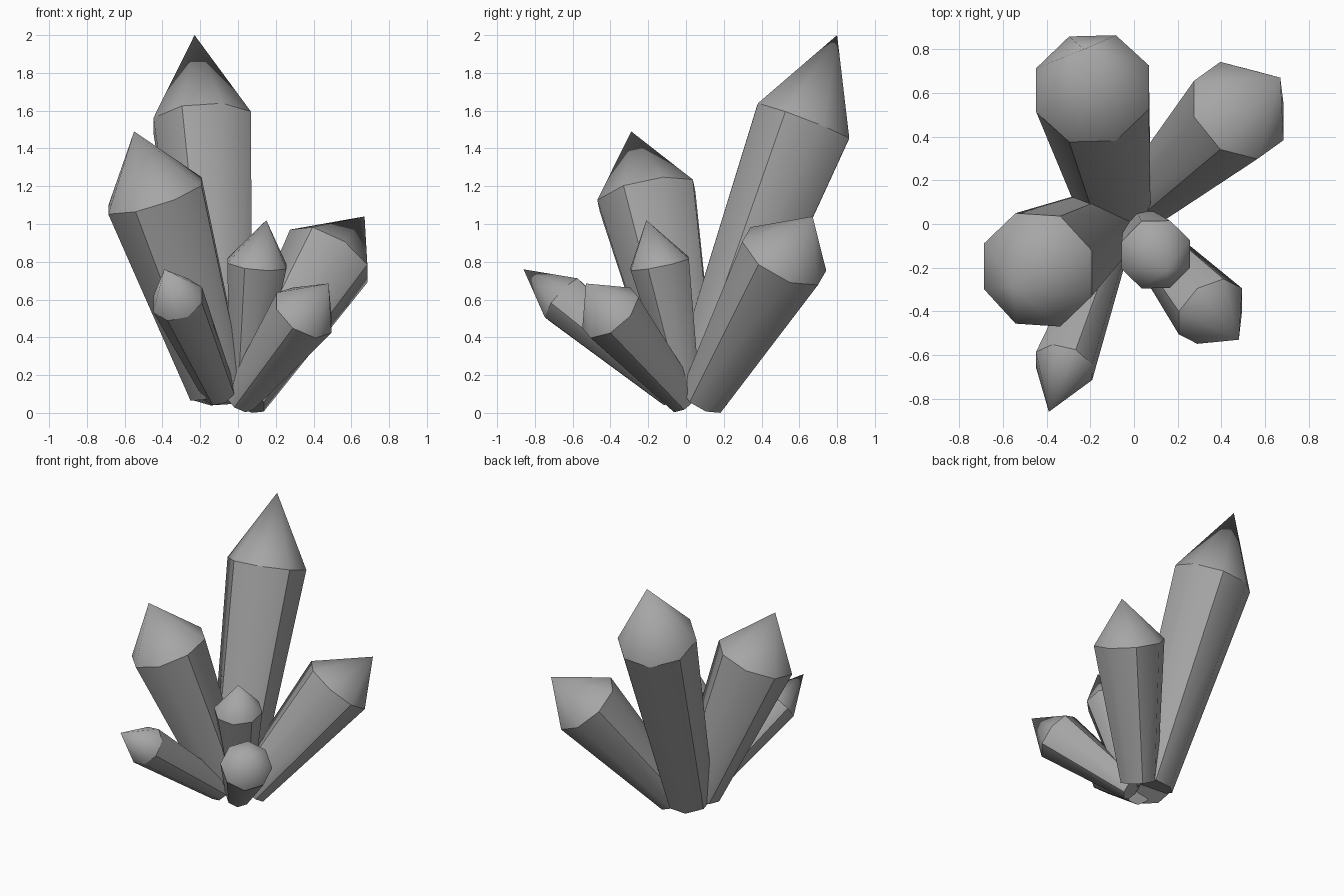
import bpy, bmesh, math
from mathutils import Vector

if "Cube" in bpy.data.objects:
    bpy.data.objects.remove(bpy.data.objects["Cube"], do_unlink=True)

SIDES = 8

# One grey stone material
stone = bpy.data.materials.new("grey_crystal")
stone.use_nodes = True
grey = (0.38, 0.38, 0.38, 1)
stone.diffuse_color = grey
stone.node_tree.nodes["Principled BSDF"].inputs["Base Color"].default_value = grey


def crystal(name, base, base_r, rim, rim_r, tip):
    """Eight-sided shaft widening from base to rim, closed by a pointed tip."""
    base, rim, tip = Vector(base), Vector(rim), Vector(tip)
    axis = (rim - base).normalized()
    u = Vector((1, 0, 0))
    u = (u - axis * u.dot(axis)).normalized()
    v = axis.cross(u)
    bm = bmesh.new()

    def ring(center, radius):
        angles = [(i + 0.5) * math.tau / SIDES for i in range(SIDES)]
        return [bm.verts.new(center + radius * (u * math.cos(a) + v * math.sin(a)))
                for a in angles]

    low, high = ring(base, base_r), ring(rim, rim_r)
    point = bm.verts.new(tip)
    bm.faces.new(low[::-1])
    for i in range(SIDES):
        j = (i + 1) % SIDES
        bm.faces.new((low[i], low[j], high[j], high[i]))
        bm.faces.new((high[i], high[j], point))
    for face in bm.faces:
        face.smooth = True

    # Crisp base, rim and every second shaft edge
    for i in range(SIDES):
        for loop in (low, high):
            bm.edges.get((loop[i], loop[(i + 1) % SIDES])).smooth = False
        if i % 2:
            bm.edges.get((low[i], high[i])).smooth = False

    mesh = bpy.data.meshes.new(name)
    bm.to_mesh(mesh)
    bm.free()
    mesh.materials.append(stone)
    obj = bpy.data.objects.new(name, mesh)
    bpy.context.collection.objects.link(obj)
    return obj


# Cluster fanning out from a shared root
crystal("tall_back_crystal", (-0.08, 0.07, 0.1), 0.17,
        (-0.19, 0.62, 1.54), 0.28, (-0.23, 0.8, 2))
crystal("large_right_crystal", (-0.11, 0.01, 0.12), 0.16,
        (-0.44, -0.21, 1.15), 0.28, (-0.55, -0.29, 1.49))
crystal("back_left_crystal", (0.03, 0.09, 0.08), 0.13,
        (0.48, 0.52, 0.83), 0.25, (0.67, 0.67, 1.04))
crystal("front_left_crystal", (0.01, -0.01, 0.07), 0.09,
        (0.35, -0.4, 0.53), 0.18, (0.48, -0.53, 0.685))
crystal("low_front_crystal", (-0.1, -0.07, 0.11), 0.09,
        (-0.32, -0.65, 0.6), 0.145, (-0.39, -0.86, 0.76))
crystal("small_middle_crystal", (0.03, 0, 0.1), 0.08,
        (0.1, -0.14, 0.79), 0.17, (0.15, -0.21, 1.02))
